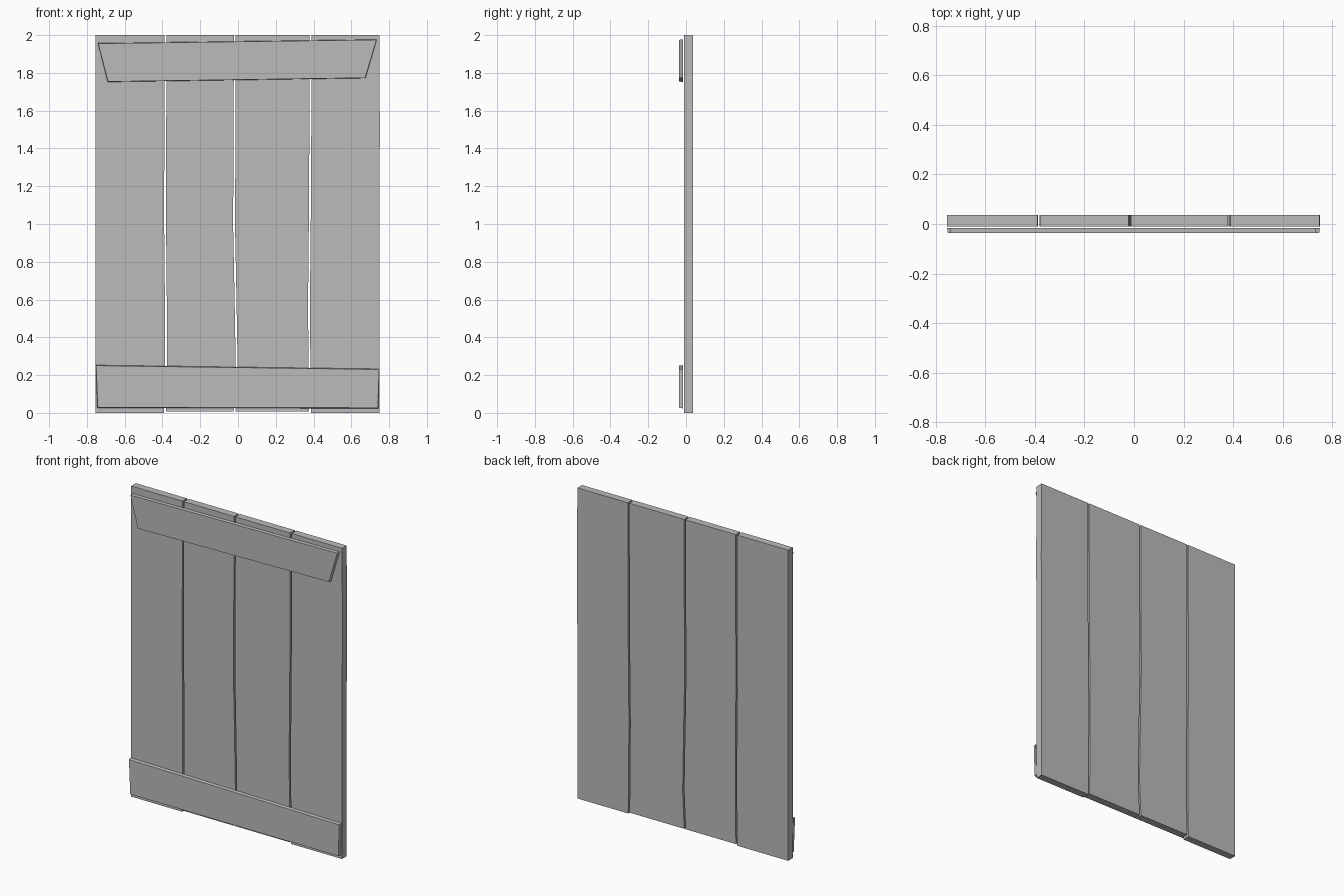
import bpy
import bmesh

old = bpy.data.objects.get("Cube")
if old:
    bpy.data.objects.remove(old, do_unlink=True)

# One plain grey for every board
GREY = (0.5, 0.5, 0.5, 1)
mat = bpy.data.materials.new("plain_grey")
mat.use_nodes = True
mat.diffuse_color = GREY
mat.node_tree.nodes["Principled BSDF"].inputs["Base Color"].default_value = GREY


def board(name, outline, front, back, inset=0.0):
    """Extrude an x-z outline from front to back; inset narrows the front face."""
    bm = bmesh.new()
    face = bm.faces.new([bm.verts.new((x, back, z)) for x, z in outline])
    solid = bmesh.ops.extrude_face_region(bm, geom=[face])
    verts = [g for g in solid["geom"] if isinstance(g, bmesh.types.BMVert)]
    mid_x = sum(v.co.x for v in verts) / len(verts)
    mid_z = sum(v.co.z for v in verts) / len(verts)
    for v in verts:
        v.co.y = front
        v.co.x += inset if v.co.x < mid_x else -inset
        v.co.z += inset if v.co.z < mid_z else -inset
    bmesh.ops.recalc_face_normals(bm, faces=bm.faces[:])
    mesh = bpy.data.meshes.new(name)
    bm.to_mesh(mesh)
    bm.free()
    mesh.materials.append(mat)
    obj = bpy.data.objects.new(name, mesh)
    bpy.context.collection.objects.link(obj)
    return obj


# Upright planks: the worn edges between them wander slightly with height
heights = [0, 0.25, 0.6, 1.0, 1.5, 2.0]
seams = [
    [-0.754] * 6,
    [-0.386, -0.382, -0.382, -0.386, -0.385, -0.384],
    [-0.018, -0.007, -0.013, -0.021, -0.018, -0.017],
    [0.381, 0.378, 0.376, 0.38, 0.383, 0.384],
    [0.748, 0.748, 0.748, 0.748, 0.751, 0.748],
]
GAP = 0.005
FOOT = [0, 0.008, 0.008, 0]
for i, foot in enumerate(FOOT):
    left_gap = GAP if i > 0 else 0
    right_gap = GAP if i < 3 else 0
    zs = [foot] + heights[1:]
    one_side = [(x + left_gap, z) for x, z in zip(seams[i], zs)]
    other_side = [(x - right_gap, z) for x, z in zip(seams[i + 1], zs)]
    board(f"plank_{i + 1}", one_side + other_side[::-1], -0.01, 0.037)

# Cross battens on the front, roughly cut
board("top_batten", [(-0.69, 1.752), (0.675, 1.772), (0.735, 1.977), (-0.742, 1.957)],
      -0.037, -0.016, 0.002)
board("bottom_batten", [(-0.745, 0.026), (0.743, 0.024), (0.75, 0.233), (-0.754, 0.253)],
      -0.037, -0.016, 0.003)
